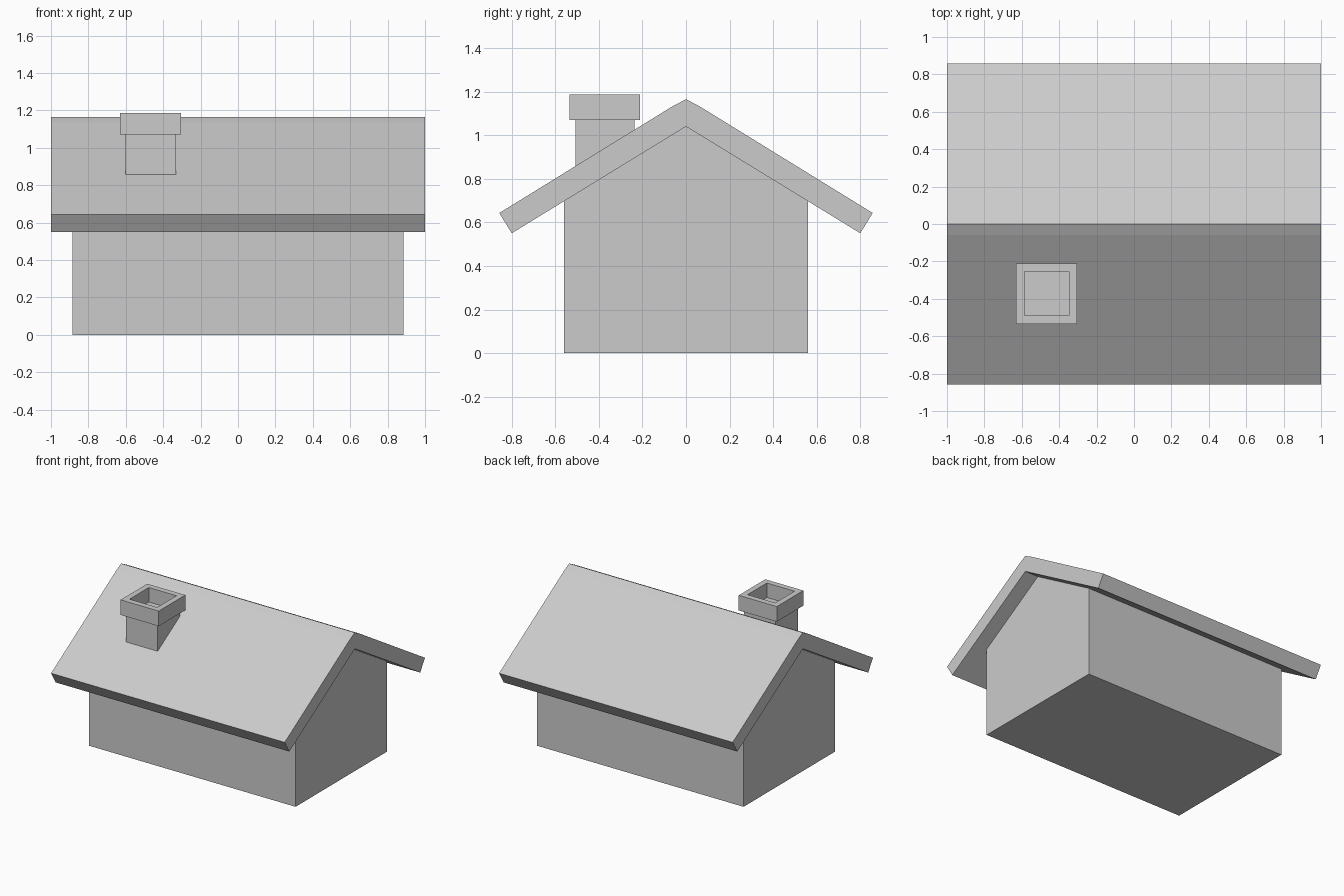
import bpy, bmesh

if "Cube" in bpy.data.objects:
    bpy.data.objects.remove(bpy.data.objects["Cube"])


def new_object(name, bm):
    bmesh.ops.recalc_face_normals(bm, faces=bm.faces)
    mesh = bpy.data.meshes.new(name)
    bm.to_mesh(mesh)
    bm.free()
    ob = bpy.data.objects.new(name, mesh)
    bpy.context.collection.objects.link(ob)
    return ob


def extrude_along_x(name, half_profile, half_length):
    """Mirror a y/z half profile (open chain) across y = 0 and extrude it along x."""
    mirrored = [(-y, z) for y, z in reversed(half_profile) if y > 0]
    bm = bmesh.new()
    verts = [bm.verts.new((-half_length, y, z)) for y, z in half_profile + mirrored]
    face = bm.faces.new(verts)
    out = bmesh.ops.extrude_face_region(bm, geom=[face], use_keep_orig=True)
    moved = [g for g in out["geom"] if isinstance(g, bmesh.types.BMVert)]
    bmesh.ops.translate(bm, verts=moved, vec=(2 * half_length, 0, 0))
    return new_object(name, bm)


def box(bm, lo, hi):
    verts = bmesh.ops.create_cube(bm, size=1)["verts"]
    for v in verts:
        v.co = [lo[i] + (v.co[i] + 0.5) * (hi[i] - lo[i]) for i in range(3)]


# House body with gable ends
extrude_along_x("walls", [(0.56, 0), (0.56, 0.697), (0, 1.04)], 0.885)

# Overhanging roof: chevron with square-cut eaves and a softened ridge
roof_profile = [(0, 1.04), (0.80, 0.55), (0.857, 0.643), (0.06, 1.134), (0, 1.165)]
extrude_along_x("roof", roof_profile, 1.0)

# Chimney shaft, sunk into the roof
bm = bmesh.new()
box(bm, (-0.602, -0.508, 0.80), (-0.332, -0.236, 1.07))
new_object("chimney_shaft", bm)

# Chimney cap with a recessed flue
bm = bmesh.new()
box(bm, (-0.63, -0.535, 1.07), (-0.304, -0.21, 1.187))
bm.normal_update()
top = max(bm.faces, key=lambda f: f.calc_center_median().z)
bmesh.ops.inset_region(bm, faces=[top], thickness=0.063)
out = bmesh.ops.extrude_discrete_faces(bm, faces=[top])
flue = out["faces"][0]
bmesh.ops.translate(bm, verts=flue.verts, vec=(0, 0, -0.112))
new_object("chimney_cap", bm)
